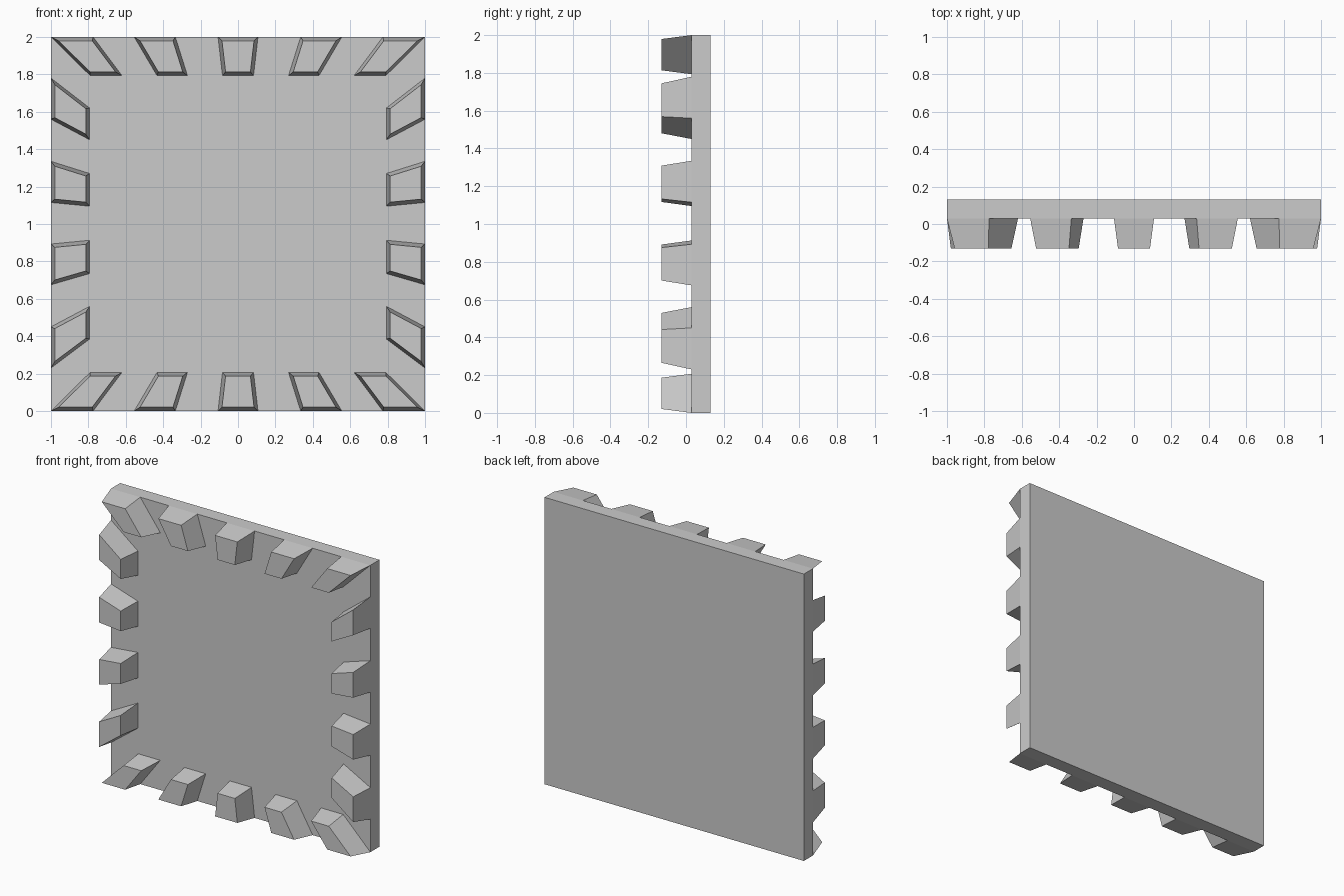
import bpy
from mathutils import Vector

if "Cube" in bpy.data.objects:
    bpy.data.objects.remove(bpy.data.objects["Cube"])

Y_BACK, Y_PLATE, Y_TIP = 0.13, 0.03, -0.13
TAPER = 0.8  # stud tip size relative to its base


def make_object(name, verts, faces):
    mesh = bpy.data.meshes.new(name)
    mesh.from_pydata([tuple(v) for v in verts], [], faces)
    obj = bpy.data.objects.new(name, mesh)
    bpy.context.collection.objects.link(obj)
    return obj


def prism(name, base, y_base, y_tip, taper=1.0):
    """Solid from an x/z outline, shrunk about its centre towards the tip."""
    pts = [Vector(p) for p in base]
    area = sum(a.x * b.y - b.x * a.y for a, b in zip(pts, pts[1:] + pts[:1]))
    if area < 0:                       # keep outlines counter-clockwise from the front
        pts.reverse()
    c = sum(pts, Vector((0, 0))) / len(pts)
    tips = [c + (p - c) * taper for p in pts]
    n = len(pts)
    verts = [(p.x, y_base, p.y) for p in pts] + [(p.x, y_tip, p.y) for p in tips]
    faces = [tuple(reversed(range(n))), tuple(range(n, 2 * n))]
    faces += [(i, (i + 1) % n, n + (i + 1) % n, n + i) for i in range(n)]
    return make_object(name, verts, faces)


# Square back plate
prism("back_plate", [(-1, 0), (1, 0), (1, 2), (-1, 2)], Y_BACK, Y_PLATE)

# Top and bottom studs: outer edge x-range, inner edge x-range
rows = [(-1.0, -0.775, -0.79, -0.62),
        (-0.555, -0.335, -0.433, -0.27),
        (-0.107, 0.107, -0.083, 0.083)]
for i, (o0, o1, i0, i1) in enumerate(rows):
    for side, z_out, z_in in (("top", 2.0, 1.793), ("bottom", 0.0, 0.207)):
        for s in ((1, -1) if i < 2 else (1,)):
            prism(f"{side}_stud", [(s * o0, z_out), (s * o1, z_out),
                                   (s * i1, z_in), (s * i0, z_in)],
                  Y_PLATE, Y_TIP, TAPER)

# Left and right studs: outer edge z-range, inner edge z-range
columns = [(1.56, 1.78, 1.45, 1.62),
           (1.115, 1.335, 1.095, 1.27),
           (0.675, 0.893, 0.735, 0.913),
           (0.23, 0.45, 0.385, 0.56)]
for o0, o1, i0, i1 in columns:
    for side, s in (("left", -1), ("right", 1)):
        prism(f"{side}_stud", [(s, o0), (s, o1), (s * 0.793, i1), (s * 0.793, i0)],
              Y_PLATE, Y_TIP, TAPER)
